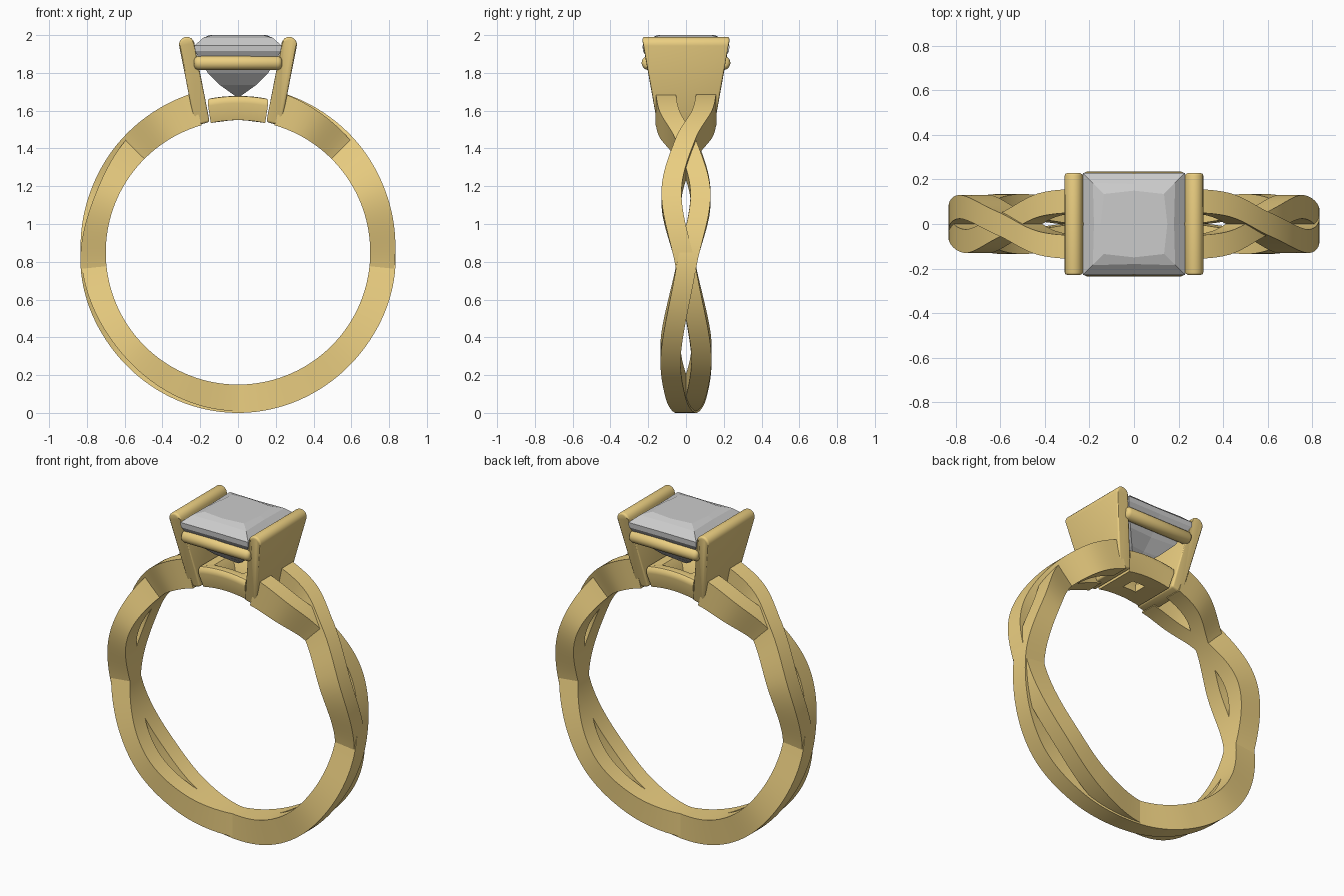
import bpy, bmesh
from math import sin, cos, pi, radians, sqrt

if "Cube" in bpy.data.objects:
    bpy.data.objects.remove(bpy.data.objects["Cube"])

gold = bpy.data.materials.new("gold")
gold.diffuse_color = (0.83, 0.62, 0.22, 1)
gold.use_nodes = True
gold.node_tree.nodes["Principled BSDF"].inputs["Base Color"].default_value = gold.diffuse_color


def finish(name, bm, mat=gold, bevel=0.0, angle=35):
    bmesh.ops.recalc_face_normals(bm, faces=bm.faces)
    if bevel:
        edges = [e for e in bm.edges if e.calc_face_angle(0) > radians(40)]
        bmesh.ops.bevel(bm, geom=edges, offset=bevel, segments=3,
                        profile=0.5, affect='EDGES')
    me = bpy.data.meshes.new(name)
    bm.to_mesh(me)
    bm.free()
    ob = bpy.data.objects.new(name, me)
    bpy.context.collection.objects.link(ob)
    if mat:
        me.materials.append(mat)
    bpy.ops.object.select_all(action='DESELECT')
    ob.select_set(True)
    bpy.context.view_layer.objects.active = ob
    if angle:
        bpy.ops.object.shade_smooth_by_angle(angle=radians(angle))
    return ob


def loft(rings, cap=True, closed=False):
    """Join equal-length point rings with quads."""
    bm = bmesh.new()
    vs = [[bm.verts.new(p) for p in r] for r in rings]
    n = len(vs[0])
    for i in range(len(vs) if closed else len(vs) - 1):
        a, b = vs[i], vs[(i + 1) % len(vs)]
        for j in range(n):
            k = (j + 1) % n
            bm.faces.new((a[j], a[k], b[k], b[j]))
    if cap and not closed:
        bm.faces.new(vs[0])
        bm.faces.new(vs[-1])
    return bm


def smooth_curve(keys, x):
    """Cubic interpolation through (x, value) keys."""
    def slope(i):
        a, b = keys[max(i - 1, 0)], keys[min(i + 1, len(keys) - 1)]
        return (b[1] - a[1]) / (b[0] - a[0])
    i = 0
    while i < len(keys) - 2 and x > keys[i + 1][0]:
        i += 1
    (x0, y0), (x1, y1) = keys[i], keys[i + 1]
    h = x1 - x0
    t = (x - x0) / h
    return ((2*t**3 - 3*t*t + 1) * y0 + (t**3 - 2*t*t + t) * h * slope(i)
            + (3*t*t - 2*t**3) * y1 + (t**3 - t*t) * h * slope(i + 1))


# Two woven band strands, angle measured from the bottom of the ring
CZ, INNER, END = 0.85, 0.70, 164
sway = [(-50, 0.08), (0, 0), (25, -0.056), (50, -0.08), (84, 0), (112, 0.077), (135, 0),
        (150, -0.085), (166, -0.11)]
over = [(-50, .84), (0, .85), (50, .84), (84, .837), (112, .815), (135, .84), (166, .877)]
under = [(-50, .815), (0, .84), (50, .815), (84, .83), (112, .845), (135, .86), (166, .877)]


def strand(name, side, outer):
    rings = []
    for i in range(165):
        d = -END + 2 * END * i / 164
        p = radians(d)
        y = side * smooth_curve(sway, abs(d)) * (1 if d >= 0 else -1)
        ro = smooth_curve(outer, abs(d))
        w = 0.053
        rings.append([(r * sin(p), y + s * w, CZ - r * cos(p))
                      for r, s in ((INNER, -1), (ro, -1), (ro, 1), (INNER, 1))])
    finish(name, loft(rings), angle=40)


strand("band_strand_over", 1, over)
strand("band_strand_under", -1, under)

# Slanted side plates holding the stone, rounded along the top
for side, label in ((-1, "left"), (1, "right")):
    prof = [(0.15, 1.54), (0.228, 1.52)]
    for k in range(9):
        a = pi * k / 8 - 0.17
        prof.append((0.271 + 0.041 * cos(a), 1.95 + 0.041 * sin(a)))
    half = lambda z: min(0.23, 0.15 + 0.08 * (z - 1.52) / 0.43)
    rings = [[(side * x, s * half(z), z) for x, z in prof] for s in (-1, 1)]
    finish(label + "_plate", loft(rings), bevel=0.012)

# Round rails under the stone, front and back
for s, label in ((-1, "front"), (1, "back")):
    rings = []
    for x, r in ((-.232, .02), (-.226, .031), (-.212, .038),
                 (.212, .038), (.226, .031), (.232, .02)):
        rings.append([(x, s * 0.197 + r * cos(2*pi*k/20), 1.853 + r * sin(2*pi*k/20))
                      for k in range(20)])
    finish(label + "_rail", loft(rings), angle=50)


# Arched square frame below the stone with a tapered hole
def square_loop(hx, hy, radius, n=10):
    pts = []
    for i in range(n):
        t = -1 + 2 * i / n
        pts.append((t * hx, -hy))
    for i in range(n):
        pts.append((hx, (-1 + 2 * i / n) * hy))
    pts += [(-x, -y) for x, y in pts]
    return [(x, y, CZ + sqrt(radius**2 - x*x)) for x, y in pts]


loops = [square_loop(.144, .13, .70), square_loop(.158, .158, .79),
         square_loop(.160, .156, .812), square_loop(.156, .144, .826),
         square_loop(.146, .128, .828), square_loop(.10, .09, .82),
         square_loop(.045, .04, .74), square_loop(.045, .04, .70)]
finish("lower_frame", loft(loops, closed=True), angle=40)

# Faceted square stone
bm = bmesh.new()
levels = [(2.0, .135, .15), (1.985, .185, .18), (1.945, .23, .228), (1.915, .228, .226),
          (1.80, .16, .148), (1.735, .095, .085), (1.67, .004, .004)]
rings = []
for z, c, m in levels:
    # corner half-size c and edge-middle half-size m
    rings.append([(-c, -c, z), (0, -m, z), (c, -c, z), (m, 0, z),
                  (c, c, z), (0, m, z), (-c, c, z), (-m, 0, z)])
bm.free()
finish("stone", loft(rings), mat=None, angle=0)
